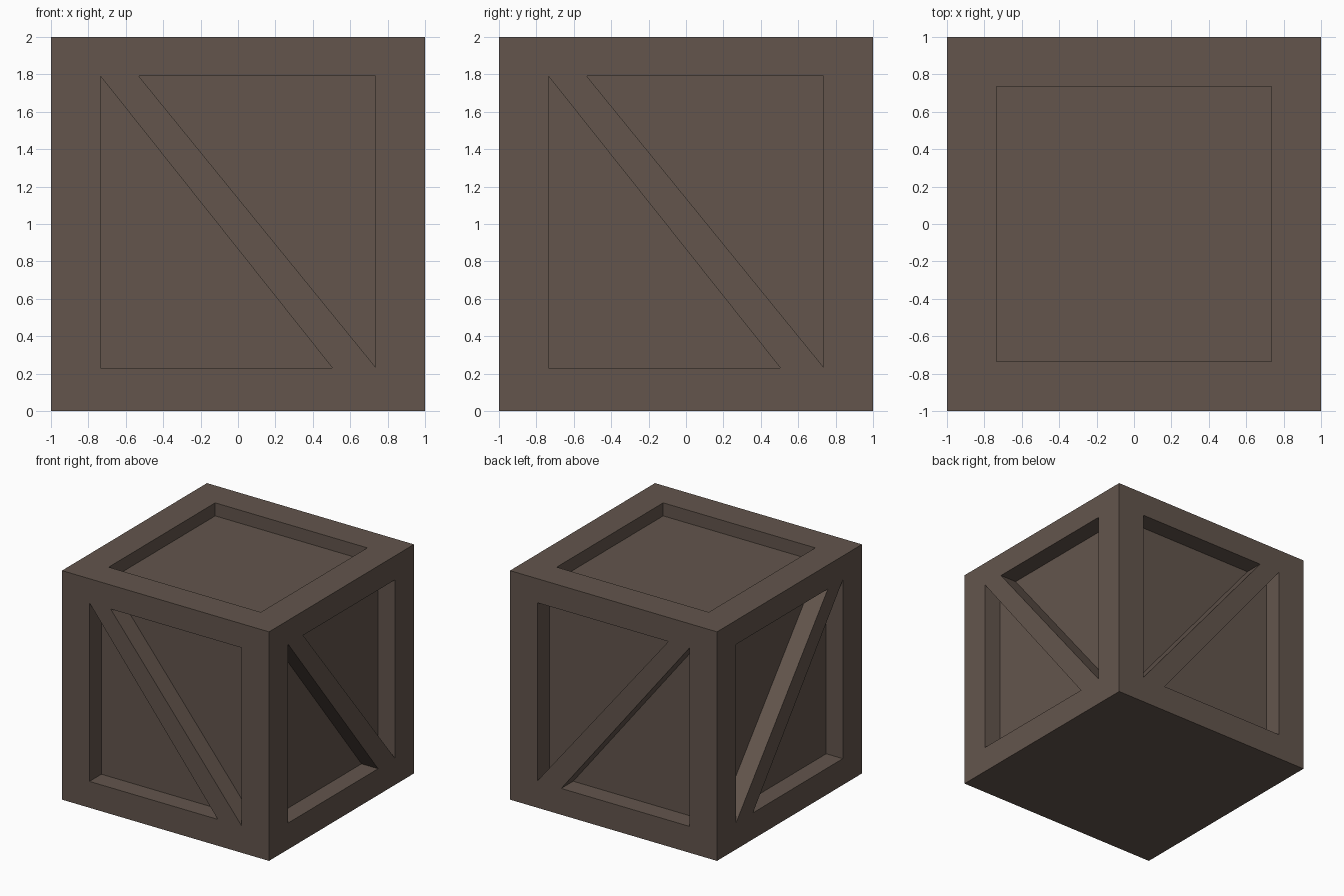
import bpy, bmesh
from mathutils import Vector

if "Cube" in bpy.data.objects:
    bpy.data.objects.remove(bpy.data.objects["Cube"])

wood = bpy.data.materials.new("dark brown wood")
wood.diffuse_color = (0.125, 0.091, 0.073, 1)
wood.use_nodes = True
wood.node_tree.nodes["Principled BSDF"].inputs["Base Color"].default_value = wood.diffuse_color


def make_object(name, bm):
    bmesh.ops.recalc_face_normals(bm, faces=bm.faces)
    me = bpy.data.meshes.new(name)
    bm.to_mesh(me)
    bm.free()
    me.materials.append(wood)
    ob = bpy.data.objects.new(name, me)
    bpy.context.collection.objects.link(ob)
    return ob


def prism(bm, profile, place, d0, d1):
    """Closed prism: 2D profile mapped to 3D by place(u, v, depth)."""
    a = [bm.verts.new(place(u, v, d0)) for u, v in profile]
    b = [bm.verts.new(place(u, v, d1)) for u, v in profile]
    bm.faces.new(a)
    bm.faces.new(b[::-1])
    n = len(profile)
    for i in range(n):
        j = (i + 1) % n
        bm.faces.new((a[i], a[j], b[j], b[i]))


# crate body: solid cube standing on the ground
bm = bmesh.new()
bmesh.ops.create_cube(bm, size=2)
bmesh.ops.translate(bm, verts=bm.verts, vec=(0, 0, 1))
crate = make_object("crate", bm)

# recesses: two triangles per side leave a flush diagonal brace between them
lower = [(-0.735, 0.23), (0.505, 0.23), (-0.735, 1.79)]
upper = [(0.735, 0.235), (0.735, 1.79), (-0.53, 1.79)]
bm = bmesh.new()
for s in (-1, 1):
    for tri in (lower, upper):
        prism(bm, tri, lambda u, v, d: Vector((u, s * d, v)), 0.835, 1.1)
        prism(bm, tri, lambda u, v, d: Vector((s * d, u, v)), 0.84, 1.1)
# square recess in the lid
r = 0.735
prism(bm, [(-r, -r), (r, -r), (r, r), (-r, r)],
      lambda u, v, d: Vector((u, v, d)), 1.886, 2.1)
cutter = make_object("recess_cutter", bm)
cutter.hide_render = True

# carve the recesses, then drop the cutter
mod = crate.modifiers.new("recesses", "BOOLEAN")
mod.operation = "DIFFERENCE"
mod.solver = "EXACT"
mod.object = cutter
bpy.context.view_layer.update()
deps = bpy.context.evaluated_depsgraph_get()
carved = bpy.data.meshes.new_from_object(crate.evaluated_get(deps))
crate.modifiers.clear()
crate.data = carved
bpy.data.objects.remove(cutter)
